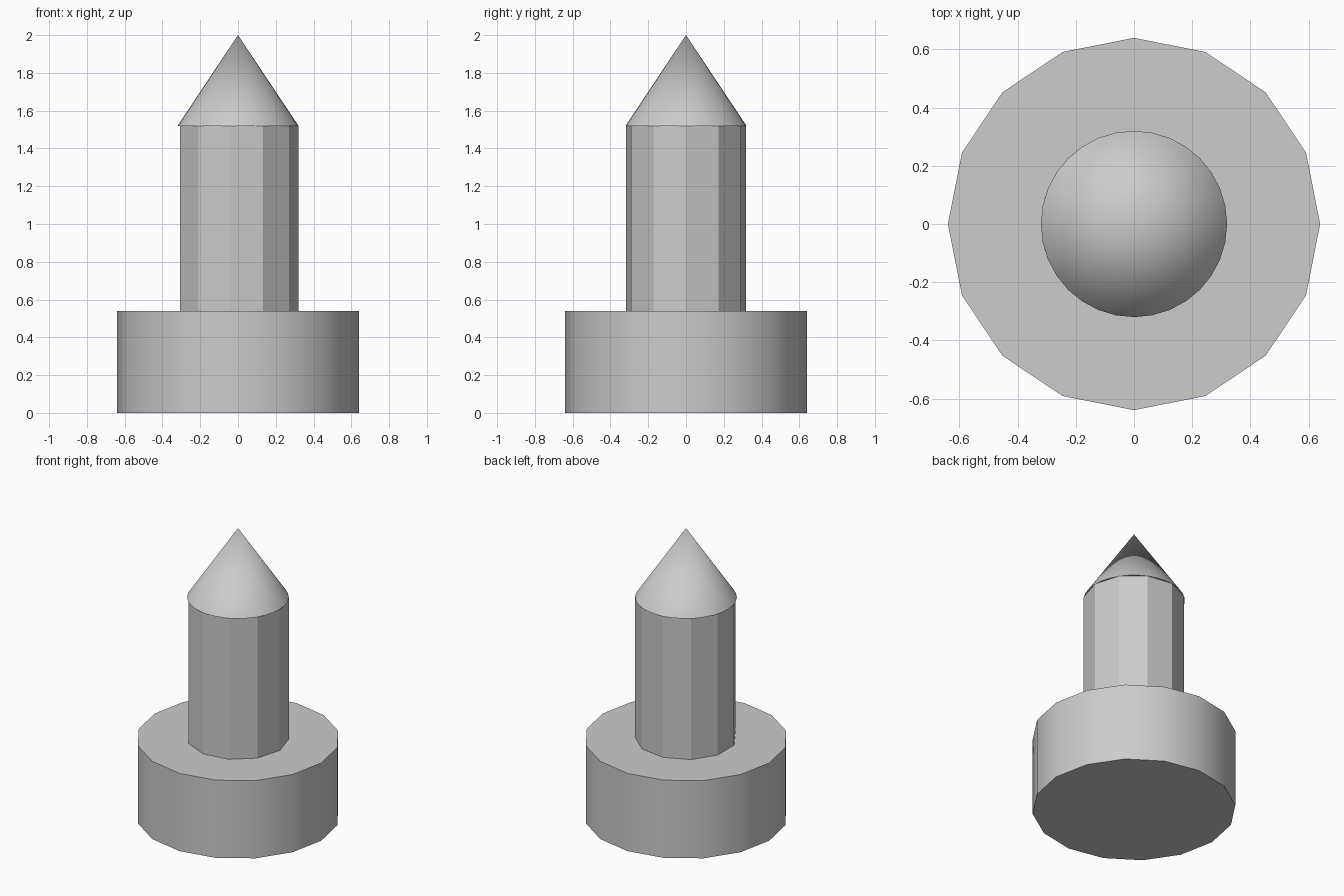
import bpy
import math

cube = bpy.data.objects.get("Cube")
if cube:
    bpy.data.objects.remove(cube, do_unlink=True)

GREY = (0.604, 0.604, 0.604, 1.0)
grey = bpy.data.materials.new("plain_grey")
grey.use_nodes = True
grey.diffuse_color = GREY
grey.node_tree.nodes["Principled BSDF"].inputs["Base Color"].default_value = GREY


def turned_part(name, sides, bottom_radius, top_radius, bottom, top, spin=0, smooth=True):
    """Add a capped cylinder or cone standing between two heights."""
    bpy.ops.mesh.primitive_cone_add(
        vertices=sides, radius1=bottom_radius, radius2=top_radius,
        depth=top - bottom, location=(0, 0, (bottom + top) / 2),
        rotation=(0, 0, spin))
    part = bpy.context.object
    part.name = name
    part.data.materials.append(grey)
    if smooth:
        bpy.ops.object.shade_smooth_by_angle(angle=math.radians(30))
    return part


# Wide base drum
turned_part("base", 16, 0.64, 0.64, 0, 0.54)

# Faceted column, one corner pointing to +x
turned_part("column", 11, 0.32, 0.32, 0.54, 1.52, spin=-math.pi / 2, smooth=False)

# Pointed cap
turned_part("cone_tip", 32, 0.32, 0, 1.52, 2.0)
